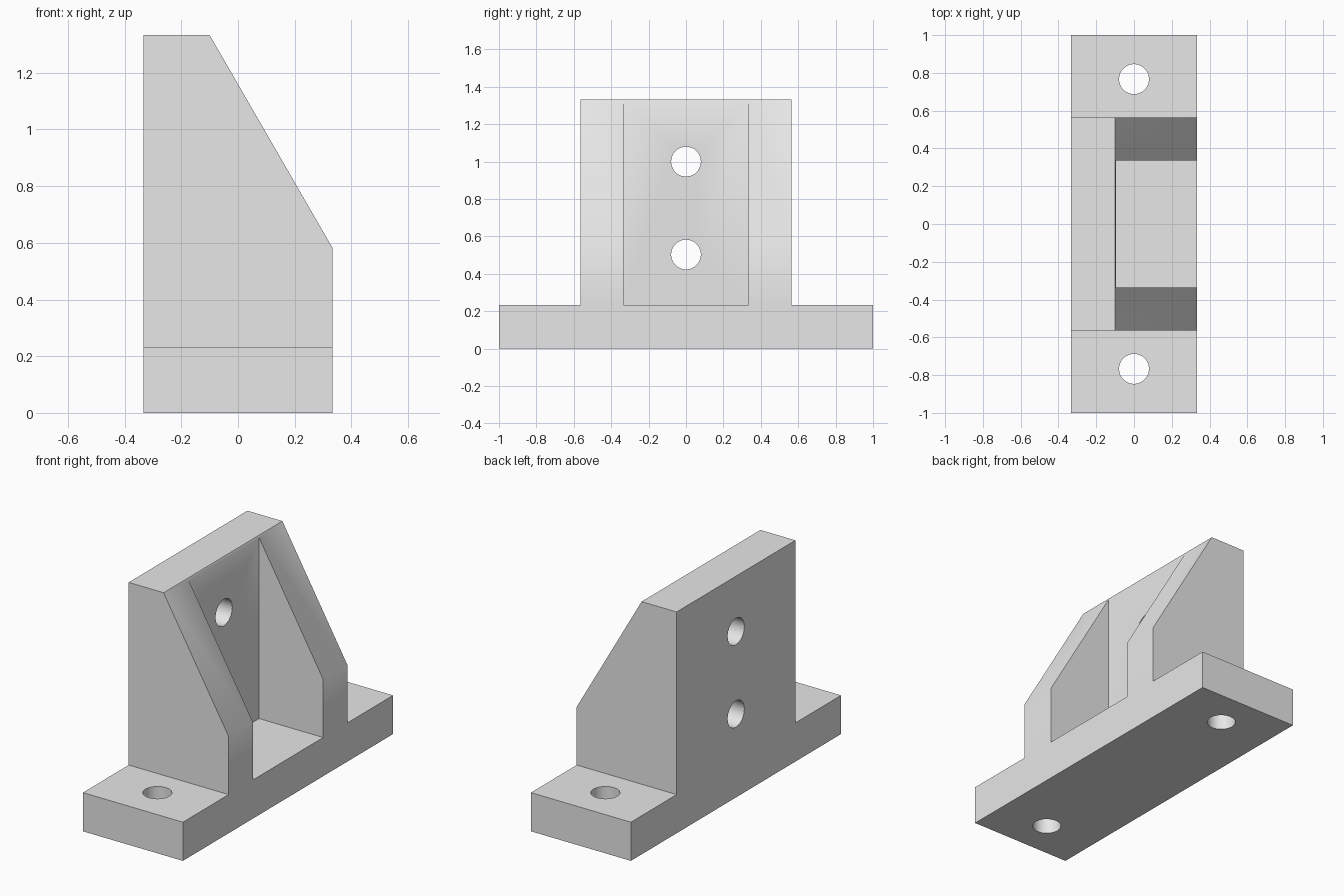
import bpy
import bmesh
import math
from mathutils import Matrix, Vector

if "Cube" in bpy.data.objects:
    bpy.data.objects.remove(bpy.data.objects["Cube"], do_unlink=True)

HALF_W, HALF_L = 0.333, 1.0      # base half width (x) and half length (y)
BASE_TOP, TOP = 0.233, 1.333     # plate thickness, total height
BODY_Y, POCKET_Y = 0.565, 0.335  # outer and inner faces of the gussets
SLOPE_X, SLOPE_Z = -0.10, 0.583  # upper and lower ends of the sloped edge
HOLE_R = 0.08

grey = bpy.data.materials.new("plain grey")
grey.use_nodes = True
grey.diffuse_color = (0.8, 0.8, 0.8, 1)
grey.node_tree.nodes["Principled BSDF"].inputs["Base Color"].default_value = (0.8, 0.8, 0.8, 1)


def add_object(name, bm):
    bmesh.ops.recalc_face_normals(bm, faces=bm.faces)
    mesh = bpy.data.meshes.new(name)
    bm.to_mesh(mesh)
    bm.free()
    mesh.materials.append(grey)
    obj = bpy.data.objects.new(name, mesh)
    bpy.context.collection.objects.link(obj)
    return obj


def prism(name, points, offset):
    """Extrude a closed outline by a vector."""
    bm = bmesh.new()
    face = bm.faces.new([bm.verts.new(p) for p in points])
    ext = bmesh.ops.extrude_face_region(bm, geom=[face])
    verts = [v for v in ext["geom"] if isinstance(v, bmesh.types.BMVert)]
    bmesh.ops.translate(bm, verts=verts, vec=Vector(offset))
    return add_object(name, bm)


def drill(name, center, length, along_x=False):
    bm = bmesh.new()
    turn = Matrix.Rotation(math.pi / 2, 4, "Y") if along_x else Matrix()
    bmesh.ops.create_cone(bm, cap_ends=True, segments=20, radius1=HOLE_R,
                          radius2=HOLE_R, depth=length,
                          matrix=Matrix.Translation(center) @ turn)
    return add_object(name, bm)


# Body: stepped outline (base plate and upright) extruded across the width
half = [(HALF_L, 0), (HALF_L, BASE_TOP), (BODY_Y, BASE_TOP), (BODY_Y, TOP)]
outline = half + [(-y, z) for y, z in reversed(half)]
bracket = prism("angle_bracket", [(-HALF_W, y, z) for y, z in outline], (2 * HALF_W, 0, 0))

# Sloped cut that forms the gusset edges, extended past the body
run = Vector((HALF_W - SLOPE_X, 0, SLOPE_Z - TOP))
start = Vector((SLOPE_X, -0.8, TOP))
high, low = start - run * 0.3, start + run * 1.3
corner = Vector((low.x, -0.8, high.z))
cutters = [prism("slope_cutter", [high, low, corner], (0, 1.6, 0))]

# Pocket between the two gussets, leaving the back wall
x0 = SLOPE_X + 0.006
floor = [(x0, -POCKET_Y, BASE_TOP), (0.6, -POCKET_Y, BASE_TOP),
         (0.6, POCKET_Y, BASE_TOP), (x0, POCKET_Y, BASE_TOP)]
cutters.append(prism("pocket_cutter", floor, (0, 0, 1.5)))

# Bolt holes in the base ears and the back wall
for y in (-0.767, 0.767):
    cutters.append(drill("base_hole_cutter", (0, y, 0.1), 0.6))
for z in (0.503, 1.0):
    cutters.append(drill("wall_hole_cutter", (-0.22, 0, z), 0.5, along_x=True))

for cutter in cutters:
    cutter.hide_render = True
    mod = bracket.modifiers.new(cutter.name, "BOOLEAN")
    mod.operation = "DIFFERENCE"
    mod.solver = "EXACT"
    mod.object = cutter

# Bake the cuts, then drop the cutters
bpy.context.view_layer.update()
graph = bpy.context.evaluated_depsgraph_get()
baked = bpy.data.meshes.new_from_object(bracket.evaluated_get(graph))
bracket.modifiers.clear()
bracket.data = baked
baked.materials.clear()
baked.materials.append(grey)
for poly in baked.polygons:
    poly.material_index = 0
for cutter in cutters:
    bpy.data.objects.remove(cutter, do_unlink=True)

# Soft shading over the bend of the gusset edges, sharp elsewhere
bpy.ops.object.select_all(action="DESELECT")
bracket.select_set(True)
bpy.context.view_layer.objects.active = bracket
bpy.ops.object.shade_smooth_by_angle(angle=math.radians(35))
